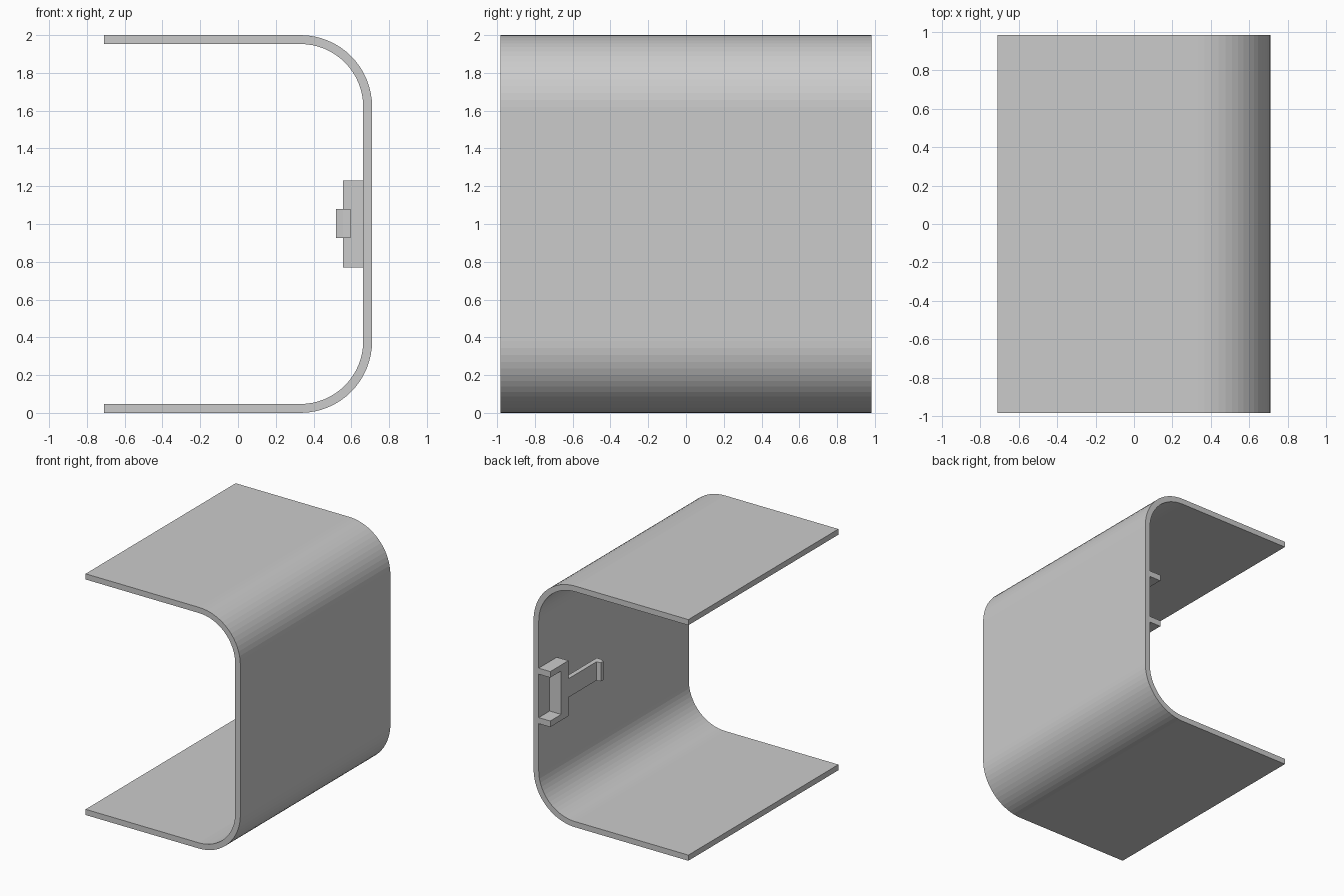
import bpy
import bmesh
from math import sin, cos, pi

if "Cube" in bpy.data.objects:
    bpy.data.objects.remove(bpy.data.objects["Cube"], do_unlink=True)

HALF_X, HALF_Y, HEIGHT = 0.71, 0.983, 2.0
WALL, RADIUS, STEPS = 0.047, 0.38, 16

grey = bpy.data.materials.new("plain grey")
grey.use_nodes = True
colour = (0.6, 0.6, 0.6, 1)
grey.diffuse_color = colour
grey.node_tree.nodes["Principled BSDF"].inputs["Base Color"].default_value = colour


def prism(name, outline, direction):
    """Extrude a planar outline along a direction into a solid."""
    bm = bmesh.new()
    face = bm.faces.new([bm.verts.new(p) for p in outline])
    result = bmesh.ops.extrude_face_region(bm, geom=[face], use_keep_orig=True)
    moved = [v for v in result["geom"] if isinstance(v, bmesh.types.BMVert)]
    bmesh.ops.translate(bm, verts=moved, vec=direction)
    bmesh.ops.recalc_face_normals(bm, faces=bm.faces)
    mesh = bpy.data.meshes.new(name)
    bm.to_mesh(mesh)
    bm.free()
    mesh.materials.append(grey)
    obj = bpy.data.objects.new(name, mesh)
    bpy.context.collection.objects.link(obj)
    return obj


def c_curve(inset):
    """One side of the shell: two flat runs joined by rounded corners."""
    r = RADIUS - inset
    cx = HALF_X - RADIUS
    points = [(-HALF_X, inset)]
    for cz, start in ((RADIUS, -pi / 2), (HEIGHT - RADIUS, 0)):
        for i in range(STEPS + 1):
            a = start + i * pi / 2 / STEPS
            points.append((cx + r * cos(a), cz + r * sin(a)))
    points.append((-HALF_X, HEIGHT - inset))
    return points


# Bent sheet shell
section = c_curve(0) + c_curve(WALL)[::-1]
prism("shell", [(x, -HALF_Y, z) for x, z in section], (0, 2 * HALF_Y, 0))

# U-shaped bracket on the inside of the wall, opening to the back
y_open, y_web, y_end = HALF_Y, 0.84, 0.745
z_low, z_high, lip = 0.77, 1.23, 0.05
bracket = [(y_open, z_low), (y_open, z_low + lip), (y_web, z_low + lip),
           (y_web, z_high - lip), (y_open, z_high - lip), (y_open, z_high),
           (y_end, z_high), (y_end, z_low)]
x_face = 0.557
prism("bracket", [(x_face, y, z) for y, z in bracket],
      (HALF_X - WALL - x_face, 0, 0))

# Spring arm with a hooked tip
arm = [(0.595, y_end), (x_face, y_end), (x_face, 0.38), (0.52, 0.37),
       (0.52, 0.34), (x_face, 0.32), (0.595, 0.32)]
prism("latch_arm", [(x, y, 0.925) for x, y in arm], (0, 0, 0.155))
